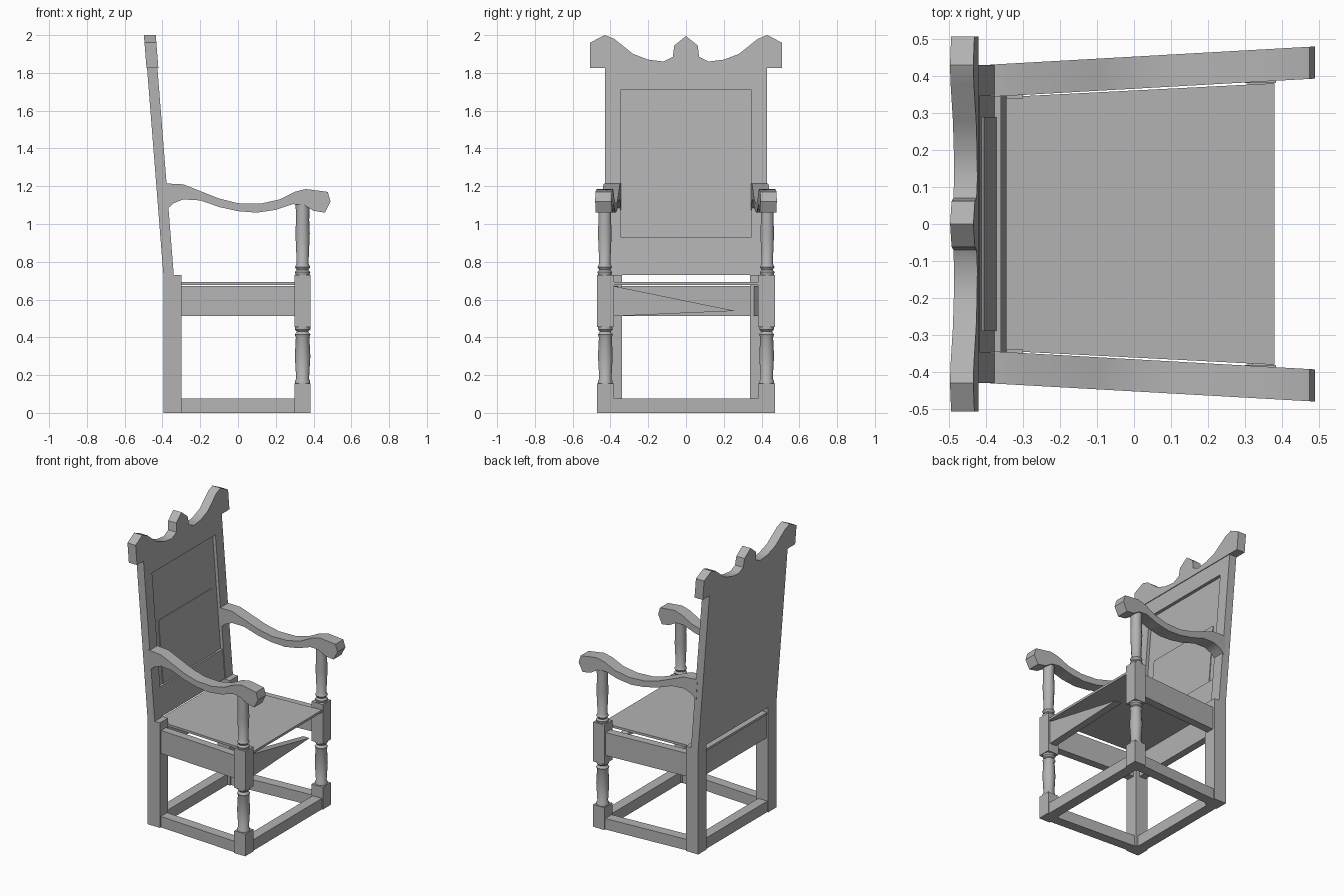
import bpy, bmesh, math
from mathutils import Vector

cube = bpy.data.objects.get("Cube")
if cube:
    bpy.data.objects.remove(cube)

grey = bpy.data.materials.new("plain grey")
grey.use_nodes = True
colour = (0.45, 0.45, 0.45, 1)
grey.diffuse_color = colour
grey.node_tree.nodes["Principled BSDF"].inputs["Base Color"].default_value = colour


def loft(name, rings, smooth=False):
    """Skin a closed solid through a list of equal-length rings."""
    bm = bmesh.new()
    loops = [[bm.verts.new(p) for p in ring] for ring in rings]
    n = len(loops[0])
    for a, b in zip(loops, loops[1:]):
        for i in range(n):
            j = (i + 1) % n
            bm.faces.new((a[i], a[j], b[j], b[i]))
    bm.faces.new(loops[0])
    bm.faces.new(loops[-1])
    bmesh.ops.recalc_face_normals(bm, faces=bm.faces)
    mesh = bpy.data.meshes.new(name)
    bm.to_mesh(mesh)
    bm.free()
    mesh.materials.append(grey)
    obj = bpy.data.objects.new(name, mesh)
    bpy.context.collection.objects.link(obj)
    if smooth:
        bpy.ops.object.select_all(action='DESELECT')
        obj.select_set(True)
        bpy.context.view_layer.objects.active = obj
        bpy.ops.object.shade_smooth_by_angle(angle=math.radians(40))
    return obj


def box(name, x0, x1, y0, y1, z0, z1):
    ring = [(x0, y0), (x1, y0), (x1, y1), (x0, y1)]
    return loft(name, [[(x, y, z) for x, y in ring] for z in (z0, z1)])


def side_rail(name, s, inner, outer, z0, z1):
    """Rail from back leg to front leg, splaying outward toward the front."""
    splay = 0.04
    rings = []
    for x, d in ((-0.31, 0), (0.31, splay)):
        rings.append([(x, s * (y + d), z) for y, z in
                      ((inner, z0), (outer, z0), (outer, z1), (inner, z1))])
    return loft(name, rings)


def lean(x, y, z):
    """Tilt a point of the backrest rearward with height."""
    return (x - (z - 0.73) * 0.079, y, z)


def back_slab(name, x0, x1, y0, y1, z0, z1):
    ring = [(y0, z0), (y1, z0), (y1, z1), (y0, z1)]
    return loft(name, [[lean(x, y, z) for y, z in ring] for x in (x0, x1)])


def turned(name, x, y, profile, sides=10):
    rings = []
    for z, r in profile:
        rings.append([(x + r * math.cos(math.tau * i / sides),
                       y + r * math.sin(math.tau * i / sides), z)
                      for i in range(sides)])
    return loft(name, rings, smooth=True)


LOWER_TURNING = [(0.15, 0.04), (0.17, 0.04), (0.18, 0.034), (0.3, 0.041),
                 (0.4, 0.036), (0.415, 0.042), (0.43, 0.03), (0.442, 0.041), (0.46, 0.041)]
UPPER_TURNING = [(0.725, 0.036), (0.745, 0.041), (0.757, 0.031), (0.772, 0.041),
                 (0.79, 0.031), (0.95, 0.038), (1.02, 0.035), (1.115, 0.037)]
ARM = [(-0.39, 1.215), (-0.29, 1.21), (-0.1, 1.135), (0, 1.11), (0.12, 1.108),
       (0.22, 1.13), (0.3, 1.17), (0.36, 1.185), (0.475, 1.17), (0.49, 1.12),
       (0.46, 1.06), (0.4, 1.07), (0.35, 1.1), (0.29, 1.105), (0.2, 1.075),
       (0.1, 1.06), (0, 1.068), (-0.1, 1.09), (-0.2, 1.125), (-0.29, 1.13),
       (-0.34, 1.11), (-0.38, 1.075)]

# Legs, arms and side rails, one set per side
for s, side in ((-1, "right"), (1, "left")):
    box(f"back_leg_{side}", -0.395, -0.3, s * 0.34, s * 0.43, 0, 0.73)
    box(f"front_foot_{side}", 0.3, 0.385, s * 0.382, s * 0.47, 0, 0.155)
    box(f"front_leg_block_{side}", 0.3, 0.385, s * 0.382, s * 0.47, 0.455, 0.73)
    turned(f"front_leg_turning_{side}", 0.342, s * 0.427, LOWER_TURNING)
    turned(f"arm_post_{side}", 0.342, s * 0.43, UPPER_TURNING)
    loft(f"arm_{side}",
         [[(x, s * (y + 0.056 * (x + 0.38)), z) for x, z in ARM] for y in (0.345, 0.432)],
         smooth=True)
    side_rail(f"side_apron_{side}", s, 0.36, 0.415, 0.512, 0.672)
    side_rail(f"side_stretcher_{side}", s, 0.35, 0.42, 0, 0.076)
    back_slab(f"back_stile_{side}", -0.395, -0.34, s * 0.348, s * 0.43, 0.73, 1.83)

# Front and back rails
box("front_stretcher", 0.308, 0.378, -0.39, 0.39, 0, 0.076)
box("back_stretcher", -0.388, -0.318, -0.35, 0.35, 0, 0.076)
box("back_apron", -0.38, -0.33, -0.35, 0.35, 0.512, 0.672)

# Front apron tapering to a point
loft("front_apron", [[(x, -0.385, 0.512), (x, -0.385, 0.672), (x, 0.26, 0.54)]
                     for x in (0.32, 0.37)])

# Seat board
SEAT = [(-0.385, -0.342), (0.38, -0.381), (0.38, 0.381), (-0.385, 0.342)]
loft("seat", [[(x, y, z) for x, y in SEAT] for z in (0.676, 0.692)])

# Backrest: rails around a recessed panel with a raised lower field
back_slab("back_top_rail", -0.395, -0.34, -0.35, 0.35, 1.71, 1.83)
back_slab("back_bottom_rail", -0.395, -0.345, -0.35, 0.35, 0.73, 0.93)
back_slab("back_panel", -0.395, -0.362, -0.35, 0.35, 0.92, 1.72)
back_slab("lower_panel_field", -0.37, -0.357, -0.29, 0.29, 0.93, 1.36)

# Carved crest, half profile mirrored across the middle
HALF = [(0.508, 1.825), (0.508, 1.96), (0.43, 2.0), (0.38, 1.98), (0.28, 1.9),
        (0.2, 1.87), (0.12, 1.86), (0.07, 1.885), (0.062, 1.945)]
crest = HALF + [(0, 1.995)] + [(-y, z) for y, z in reversed(HALF)]
loft("crest", [[lean(x, y, z) for y, z in crest] for x in (-0.398, -0.335)], smooth=True)
